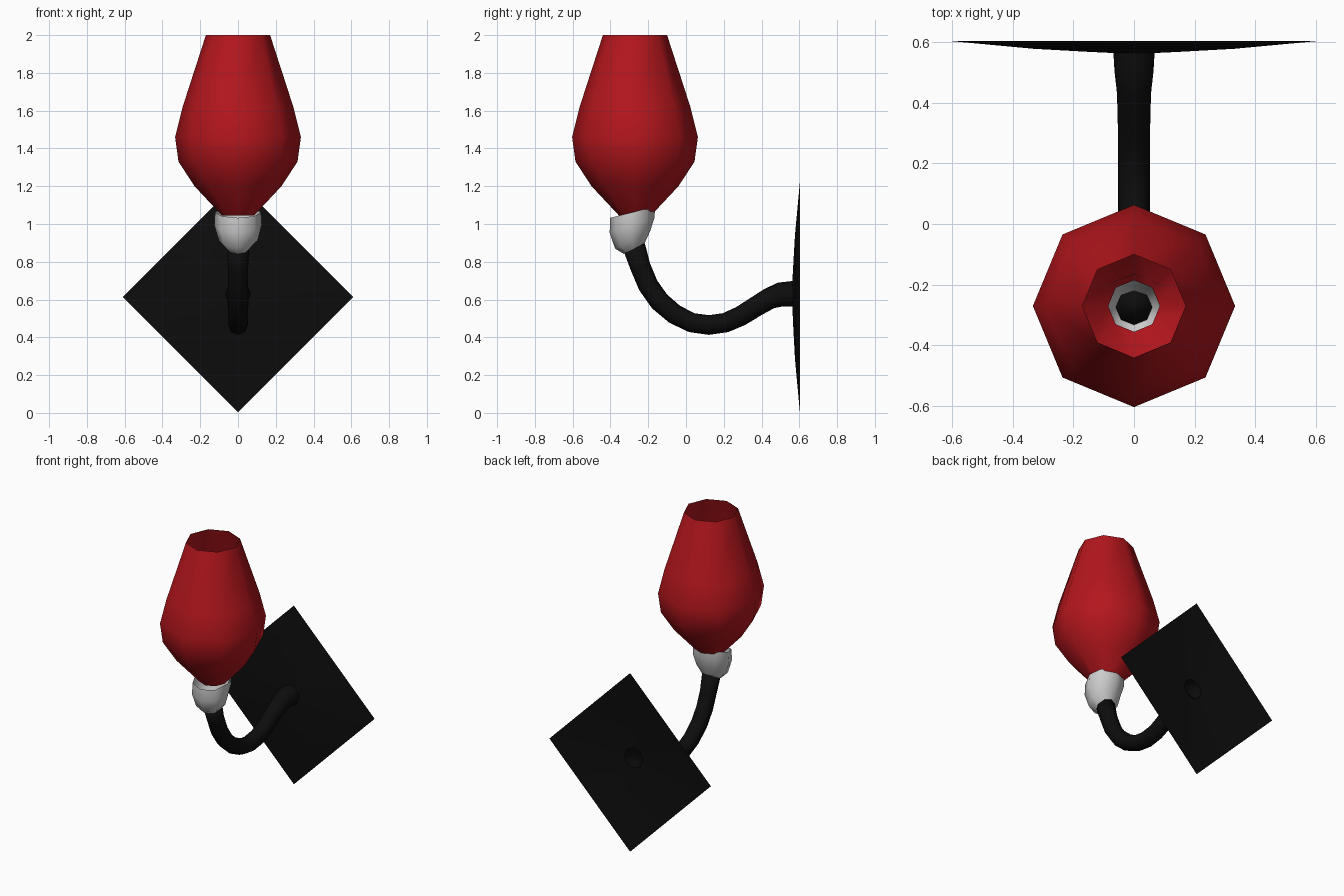
import bpy, bmesh
from math import sin, cos, radians, pi, hypot, sqrt

if "Cube" in bpy.data.objects:
    bpy.data.objects.remove(bpy.data.objects["Cube"])

SIDES = 8


def material(name, rgb):
    m = bpy.data.materials.new(name)
    m.diffuse_color = (*rgb, 1)
    m.use_nodes = True
    m.node_tree.nodes["Principled BSDF"].inputs["Base Color"].default_value = m.diffuse_color
    return m


def ring(y, z, r, tilt):
    """Octagon around (0, y, z) in a plane tilted about the x axis."""
    t = radians(tilt)
    return [(r * cos(a), y + r * sin(a) * cos(t), z + r * sin(a) * sin(t))
            for a in (2 * pi * i / SIDES for i in range(SIDES))]


def loft(name, rings, mat=None, cap_end=False):
    """Skin a row of eight-point rings into one smooth surface."""
    bm = bmesh.new()
    rows = [[bm.verts.new(p) for p in pts] for pts in rings]
    for a, b in zip(rows, rows[1:]):
        for i in range(SIDES):
            j = (i + 1) % SIDES
            bm.faces.new((a[i], a[j], b[j], b[i]))
    if cap_end:
        bm.faces.new(rows[-1])
    bmesh.ops.recalc_face_normals(bm, faces=bm.faces)
    for f in bm.faces:
        f.smooth = True
    mesh = bpy.data.meshes.new(name)
    bm.to_mesh(mesh)
    bm.free()
    ob = bpy.data.objects.new(name, mesh)
    bpy.context.collection.objects.link(ob)
    if mat:
        mesh.materials.append(mat)
    return ob


red = material("red_glass", (0.45, 0.008, 0.012))
black = material("black_metal", (0.004, 0.004, 0.004))

# Tulip shade, open at the top
shade = [(1.045, 0.085), (1.2, 0.23), (1.33, 0.315), (1.46, 0.333),
         (1.62, 0.293), (2.0, 0.17)]
loft("shade", [ring(-0.27, z, r, 0) for z, r in shade], red)

# Tilted socket cup (y, z, radius, tilt)
cup = [(-0.275, 0.868, 0.06, 26), (-0.283, 0.915, 0.103, 26),
       (-0.285, 0.995, 0.126, 19), (-0.283, 1.062, 0.122, 14)]
loft("socket_cup", [ring(*c) for c in cup])

# Curved arm, swept along a path in the yz plane (y, z, radius)
path = [(0.567, 0.63, 0.068), (0.50, 0.627, 0.064), (0.44, 0.605, 0.057),
        (0.37, 0.563, 0.054), (0.29, 0.513, 0.053), (0.21, 0.478, 0.052),
        (0.12, 0.465, 0.052), (0.03, 0.478, 0.052), (-0.06, 0.522, 0.053),
        (-0.14, 0.59, 0.054), (-0.20, 0.675, 0.054), (-0.242, 0.775, 0.054),
        (-0.275, 0.88, 0.06)]
rings = []
for i, (y, z, r) in enumerate(path):
    a, b = path[max(i - 1, 0)], path[min(i + 1, len(path) - 1)]
    dy, dz = b[0] - a[0], b[1] - a[1]
    n = hypot(dy, dz)
    rings.append([(r * cos(t), y - r * sin(t) * dz / n, z + r * sin(t) * dy / n)
                  for t in (2 * pi * k / SIDES for k in range(SIDES))])
loft("arm", rings, black, cap_end=True)

# Diamond wall plate: shallow dome around the arm's open end
plate = [(0.61, 0.603, 0.613, True), (0.33, 0.577, 0.613, True),
         (0.15, 0.567, 0.62, True), (0.067, 0.563, 0.63, False)]
rings = []
for r, y, zc, square in plate:
    pts = []
    for k in range(SIDES):
        t = 2 * pi * k / SIDES
        d = r / sqrt(2) if square and k % 2 else r
        pts.append((d * cos(t), y, zc + d * sin(t)))
    rings.append(pts)
loft("wall_plate", rings, black)
